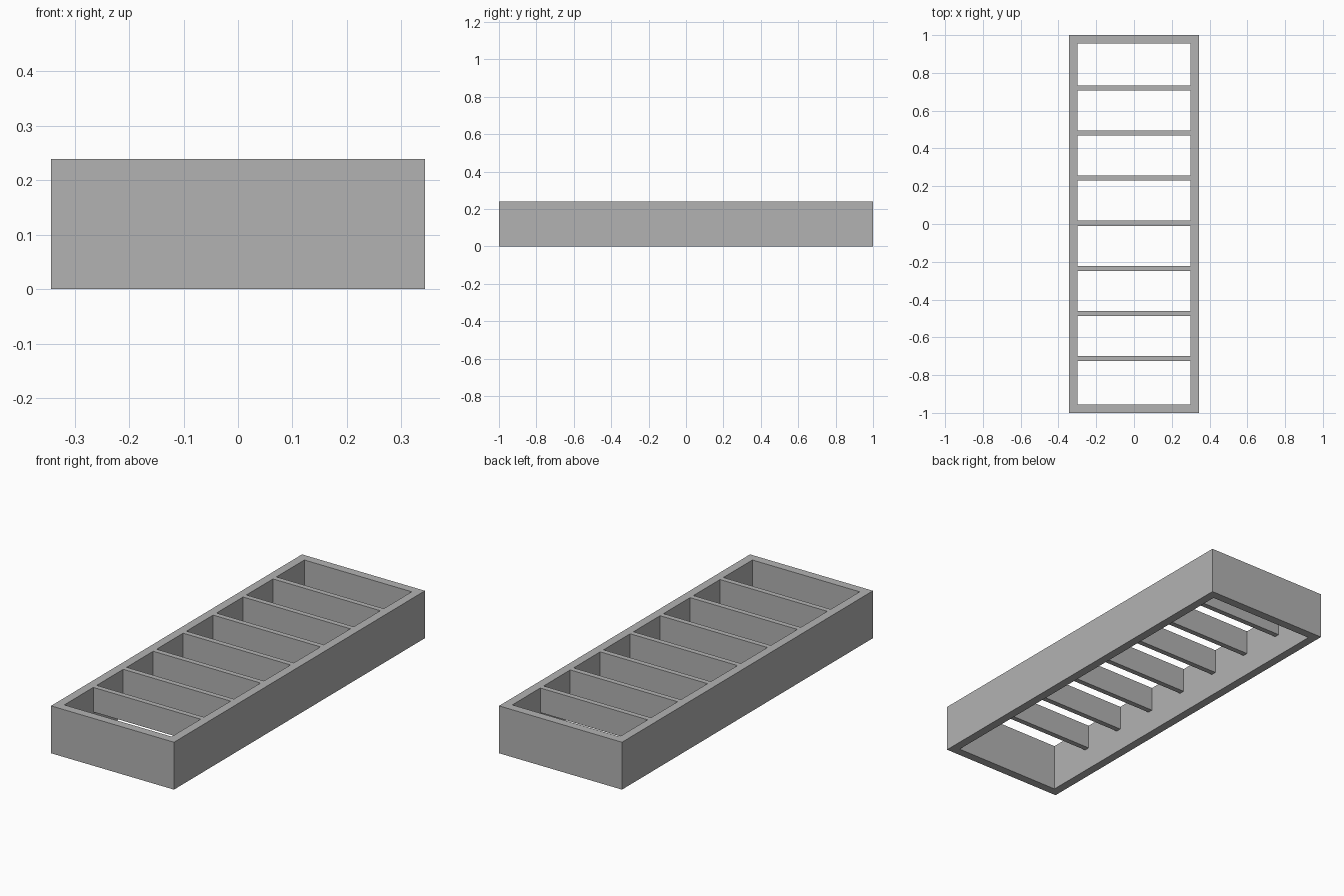
import bpy
import bmesh
from mathutils import Matrix

cube = bpy.data.objects.get("Cube")
if cube:
    bpy.data.objects.remove(cube, do_unlink=True)

HALF_W, HALF_L, HEIGHT = 0.343, 1.0, 0.239
WALL = 0.0435
SLAT_T, SLAT_BOTTOM = 0.027, 0.115
SLAT_COUNT, SLAT_STEP, SLAT_MID = 7, 0.2387, 0.004

grey = bpy.data.materials.new("plain_grey")
grey.use_nodes = True
colour = (0.45, 0.45, 0.45, 1)
grey.diffuse_color = colour
grey.node_tree.nodes["Principled BSDF"].inputs["Base Color"].default_value = colour


def add_object(name, bm):
    mesh = bpy.data.meshes.new(name)
    bm.to_mesh(mesh)
    bm.free()
    mesh.materials.append(grey)
    obj = bpy.data.objects.new(name, mesh)
    bpy.context.collection.objects.link(obj)
    return obj


# Outer frame: rectangular ring, extruded upward
bm = bmesh.new()


def rectangle(hx, hy):
    return [bm.verts.new((sx * hx, sy * hy, 0))
            for sx, sy in ((-1, -1), (1, -1), (1, 1), (-1, 1))]


outer = rectangle(HALF_W, HALF_L)
inner = rectangle(HALF_W - WALL, HALF_L - WALL)
ring = [bm.faces.new((outer[i], outer[(i + 1) % 4], inner[(i + 1) % 4], inner[i]))
        for i in range(4)]
top = bmesh.ops.extrude_face_region(bm, geom=ring, use_keep_orig=True)["geom"]
bmesh.ops.translate(bm, vec=(0, 0, HEIGHT),
                    verts=[v for v in top if isinstance(v, bmesh.types.BMVert)])
bmesh.ops.recalc_face_normals(bm, faces=bm.faces)
add_object("frame", bm)

# Cross slats: flush with the top, open beneath
for i in range(SLAT_COUNT):
    y = SLAT_MID + (i - SLAT_COUNT // 2) * SLAT_STEP
    bm = bmesh.new()
    bmesh.ops.create_cube(bm, size=1)
    # End faces would lie hidden against the frame walls
    ends = [f for f in bm.faces if abs(f.normal.x) > 0.9]
    bmesh.ops.delete(bm, geom=ends, context="FACES_ONLY")
    bmesh.ops.transform(
        bm, verts=bm.verts,
        matrix=Matrix.Translation((0, y, (HEIGHT + SLAT_BOTTOM) / 2))
        @ Matrix.Diagonal((2 * (HALF_W - WALL), SLAT_T, HEIGHT - SLAT_BOTTOM, 1)))
    add_object(f"cross_slat_{i + 1}", bm)
